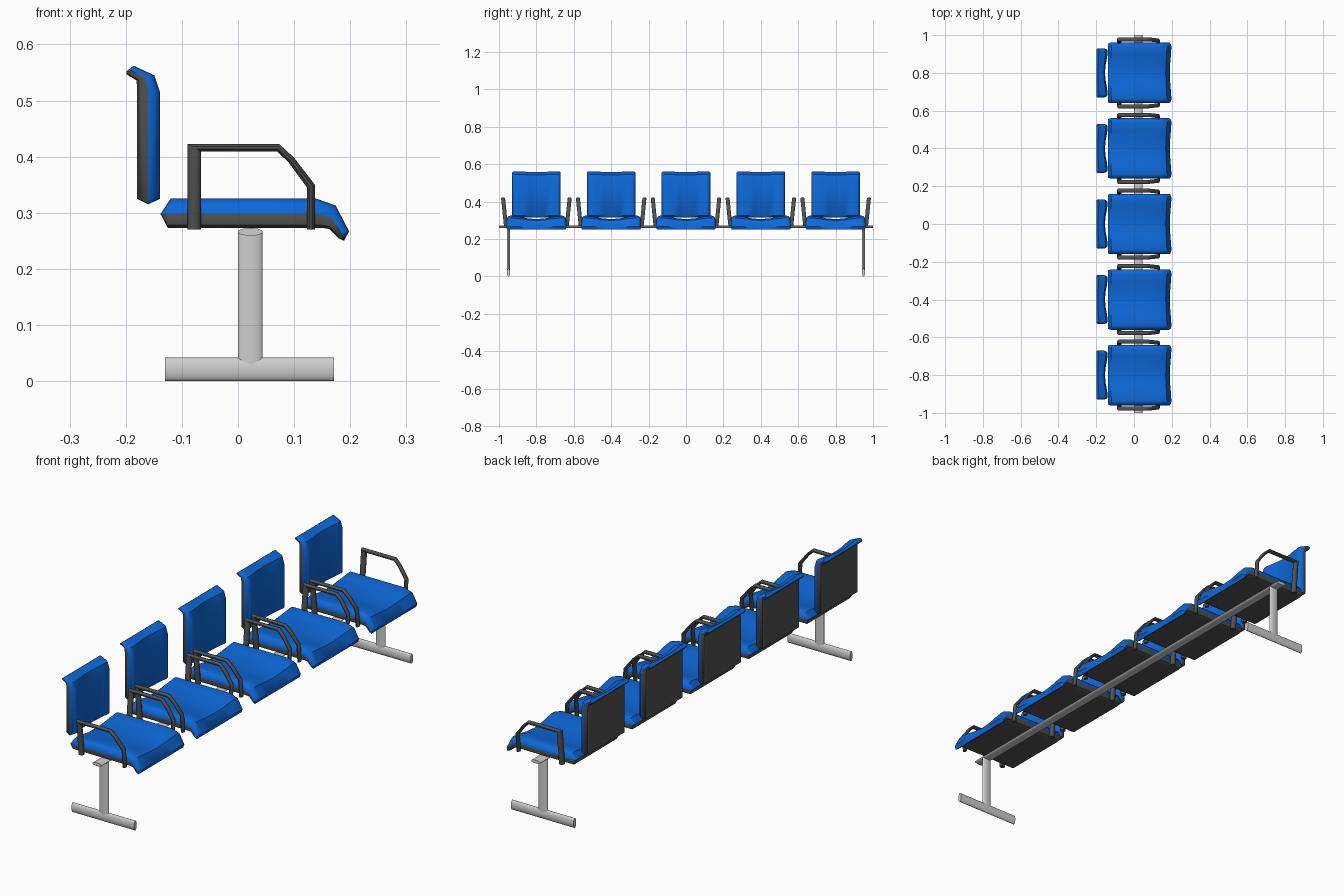
import bpy, bmesh, math
from mathutils import Vector

cube = bpy.data.objects.get("Cube")
if cube:
    bpy.data.objects.remove(cube, do_unlink=True)


def material(name, rgb, metal=0.0):
    m = bpy.data.materials.new(name)
    m.use_nodes = True
    m.diffuse_color = (*rgb, 1)
    m.node_tree.nodes["Principled BSDF"].inputs["Base Color"].default_value = (*rgb, 1)
    return m


BLUE = material("blue upholstery", (0.004, 0.14, 0.70))
DARK = material("dark grey plastic", (0.085, 0.085, 0.085))
STEEL = material("light grey metal", (0.62, 0.62, 0.62))


def finish(name, bm, mats, angle=40):
    bmesh.ops.remove_doubles(bm, verts=bm.verts, dist=0.0002)
    bmesh.ops.recalc_face_normals(bm, faces=bm.faces)
    mesh = bpy.data.meshes.new(name)
    bm.to_mesh(mesh)
    bm.free()
    for m in mats:
        mesh.materials.append(m)
    ob = bpy.data.objects.new(name, mesh)
    bpy.context.collection.objects.link(ob)
    bpy.ops.object.select_all(action='DESELECT')
    ob.select_set(True)
    bpy.context.view_layer.objects.active = ob
    bpy.ops.object.shade_smooth_by_angle(angle=math.radians(angle))
    return ob


def loft(name, rings, mat):
    """Capped tube through rings of equal point count."""
    bm = bmesh.new()
    loops = [[bm.verts.new(p) for p in r] for r in rings]
    n = len(loops[0])
    for a, b in zip(loops, loops[1:]):
        for i in range(n):
            j = (i + 1) % n
            bm.faces.new((a[i], a[j], b[j], b[i]))
    bm.faces.new(loops[0])
    bm.faces.new(loops[-1])
    return finish(name, bm, [mat])


def ellipse(centre, u, v, n):
    c, u, v = Vector(centre), Vector(u), Vector(v)
    return [c + u * math.cos(math.tau * i / n) + v * math.sin(math.tau * i / n)
            for i in range(n)]


# Cushion puffiness across the width: (position, fabric height, shell height)
HALF = [(1, 0, 0), (0.97, 0.6, 0.8), (0.92, 0.9, 1), (0.85, 1, 1),
        (0.6, 0.8, 1), (0.3, 0.45, 1)]
ACROSS = [(-u, a, b) for u, a, b in HALF] + [(0, 0.3, 1)] + HALF[::-1]


def pad(name, y, half_width, sections):
    """Blue cushion and grey shell meeting on a seam; section = seam, fabric, shell."""
    bm = bmesh.new()
    for side in (1, 2):
        grid = []
        for k, sec in enumerate(sections):
            seam, skin = Vector(sec[0]), Vector(sec[side])
            w = half_width * (0.97 if k in (0, len(sections) - 1) else 1)
            row = []
            for st in ACROSS:
                p = seam.lerp(skin, st[side])
                row.append(bm.verts.new((p.x, y + st[0] * w, p.y)))
            grid.append(row)
        for r, s in zip(grid, grid[1:]):
            for i in range(len(r) - 1):
                f = bm.faces.new((r[i], r[i + 1], s[i + 1], s[i]))
                f.material_index = side - 1
    return finish(name, bm, [BLUE, DARK])


SEAT = [((-0.138, 0.298),) * 3,
        ((-0.125, 0.298), (-0.12, 0.325), (-0.125, 0.273)),
        ((0.14, 0.298), (0.14, 0.325), (0.15, 0.273)),
        ((0.165, 0.293), (0.174, 0.313), (0.163, 0.271)),
        ((0.186, 0.260), (0.198, 0.267), (0.180, 0.254)),
        ((0.189, 0.250),) * 3]

BACK = [((-0.16, 0.315),) * 3,
        ((-0.16, 0.325), (-0.139, 0.325), (-0.18, 0.325)),
        ((-0.16, 0.515), (-0.139, 0.515), (-0.18, 0.525)),
        ((-0.165, 0.541), (-0.149, 0.545), (-0.181, 0.536)),
        ((-0.194, 0.555), (-0.186, 0.562), (-0.199, 0.547)),
        ((-0.199, 0.552),) * 3]

# Armrest outline as outer and inner edge pairs
ARM = [((-0.09, 0.27), (-0.066, 0.27)), ((-0.09, 0.423), (-0.066, 0.409)),
       ((0.073, 0.423), (0.07, 0.409)), ((0.1, 0.398), (0.09, 0.390)),
       ((0.137, 0.35), (0.123, 0.345)), ((0.137, 0.27), (0.123, 0.27))]


def armrest(name, y, side):
    rings = []
    for outer, inner in ARM:
        o, i = Vector((outer[0], 0, outer[1])), Vector((inner[0], 0, inner[1]))
        c = (o + i) / 2
        c.y = y + side * (0.163 + 0.1 * (c.z - 0.27))
        rings.append(ellipse(c, (o - i) / 2, (0, 0.011, 0), 10))
    return loft(name, rings, DARK)


# Five seats in a row
for n in range(5):
    y = -0.8 + 0.4 * n
    pad(f"seat_{n + 1}", y, 0.16, SEAT)
    pad(f"backrest_{n + 1}", y, 0.13, BACK)
    armrest(f"left_armrest_{n + 1}", y, 1)
    armrest(f"right_armrest_{n + 1}", y, -1)


def bar(name, start, end, u, v):
    return loft(name, [ellipse(start, u, v, 20), ellipse(end, u, v, 20)], STEEL)


# Frame: flattened tubes for beam, posts and feet
bar("beam", (0.022, -1, 0.266), (0.022, 1, 0.266), (0.022, 0, 0), (0, 0, 0.007))
for label, y in (("right", -0.949), ("left", 0.949)):
    bar(f"{label}_post", (0.022, y, 0.03), (0.022, y, 0.266), (0.022, 0, 0), (0, 0.008, 0))
    bar(f"{label}_foot", (-0.13, y, 0.021), (0.171, y, 0.021), (0, 0.009, 0), (0, 0, 0.021))
